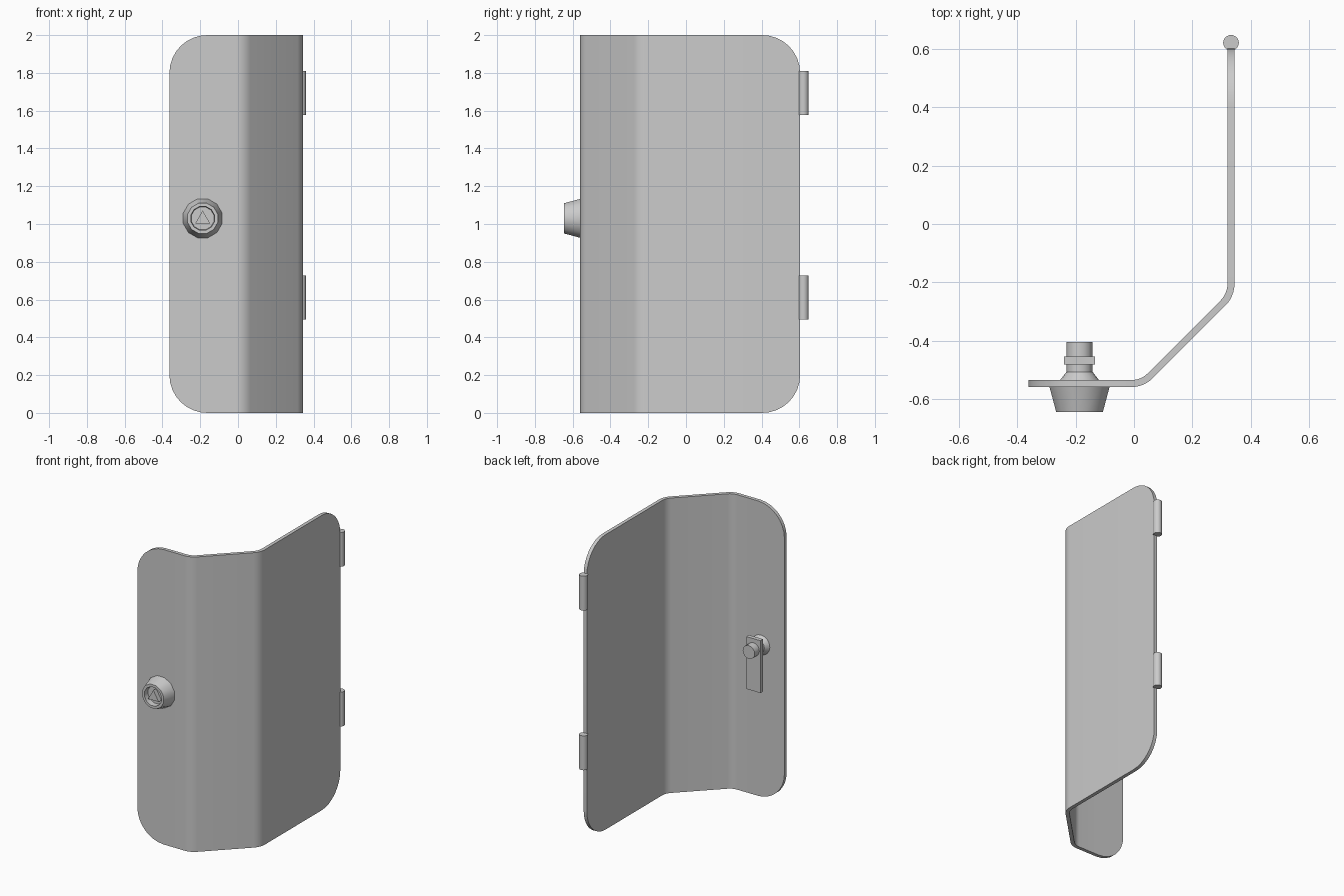
import bpy, bmesh
from math import pi, sin, cos, sqrt, radians

if "Cube" in bpy.data.objects:
    bpy.data.objects.remove(bpy.data.objects["Cube"])


def make(name, bm, smooth=True):
    bmesh.ops.recalc_face_normals(bm, faces=bm.faces)
    me = bpy.data.meshes.new(name)
    bm.to_mesh(me)
    bm.free()
    ob = bpy.data.objects.new(name, me)
    bpy.context.collection.objects.link(ob)
    if smooth:
        bpy.ops.object.select_all(action='DESELECT')
        ob.select_set(True)
        bpy.context.view_layer.objects.active = ob
        bpy.ops.object.shade_smooth_by_angle(angle=radians(35))
    return ob


def lathe(name, profile, cx, cz, n, phase=0.0):
    """Revolve (radius, y) points around the y axis through cx, cz, capping both ends."""
    bm = bmesh.new()
    rings = []
    for r, y in profile:
        rings.append([bm.verts.new((cx + r * cos(2 * pi * i / n + phase), y,
                                    cz + r * sin(2 * pi * i / n + phase))) for i in range(n)])
    for a, b in zip(rings, rings[1:]):
        for i in range(n):
            j = (i + 1) % n
            bm.faces.new((a[i], a[j], b[j], b[i]))
    bm.faces.new(rings[0])
    bm.faces.new(rings[-1])
    return make(name, bm)


# Bent door panel: columns along the plan profile, each with (x, y, normal angle, inset z)
H, R, T = 2.0, 0.20, 0.024
X0, Y1 = -0.363, 0.604
corner = [(R * (1 - cos(pi / 2 * k / 8)), R * (1 - sin(pi / 2 * k / 8))) for k in range(9)]
cols = [(X0 + d, -0.548, -pi / 2, z) for d, z in corner]
for k in range(7):
    a = -pi / 2 + pi / 4 * k / 6
    cols.append((-0.01 + 0.094 * cos(a), -0.454 + 0.094 * sin(a), a, 0))
for k in range(7):
    a = -pi / 4 + pi / 4 * k / 6
    cols.append((0.239 + 0.094 * cos(a), -0.205 + 0.094 * sin(a), a, 0))
cols += [(0.333, Y1 - d, 0, z) for d, z in reversed(corner)]

bm = bmesh.new()
loops = []
for x, y, a, z in cols:
    dx, dy = cos(a) * T / 2, sin(a) * T / 2
    loops.append([bm.verts.new(p) for p in (
        (x + dx, y + dy, z), (x + dx, y + dy, H - z),
        (x - dx, y - dy, H - z), (x - dx, y - dy, z))])
for p, q in zip(loops, loops[1:]):
    for i in range(4):
        j = (i + 1) % 4
        bm.faces.new((p[i], p[j], q[j], q[i]))
bm.faces.new(loops[0])
bm.faces.new(loops[-1])
make("door_panel", bm)

# Hinge barrels on the rear edge
for name, z in (("lower_hinge", 0.611), ("upper_hinge", 1.694)):
    bpy.ops.mesh.primitive_cylinder_add(vertices=20, radius=0.027, depth=0.233,
                                        location=(0.333, 0.622, z))
    bpy.context.object.name = name
    bpy.ops.object.shade_smooth_by_angle(angle=radians(35))

# Lock: tapered front housing with a recessed face
LX, LZ = -0.187, 1.03
lathe("lock_housing", [(0.108, -0.555), (0.083, -0.645), (0.065, -0.645), (0.062, -0.61)],
      LX, LZ, 12, pi / 12)

# Triangular key peg inside the recess
lathe("key_peg", [(0.046, -0.605), (0.046, -0.64)], LX, LZ - 0.005, 3, pi / 2)

# Flared neck and spindle behind the panel
lathe("lock_spindle", [(0.07, -0.54), (0.045, -0.508), (0.045, -0.405)], LX, LZ, 16)

# Latch tongue hanging from the spindle
bpy.ops.mesh.primitive_cube_add(size=1, location=(LX, -0.469, 0.925))
latch = bpy.context.object
latch.name = "latch_tongue"
latch.scale = (0.106, 0.028, 0.355)
